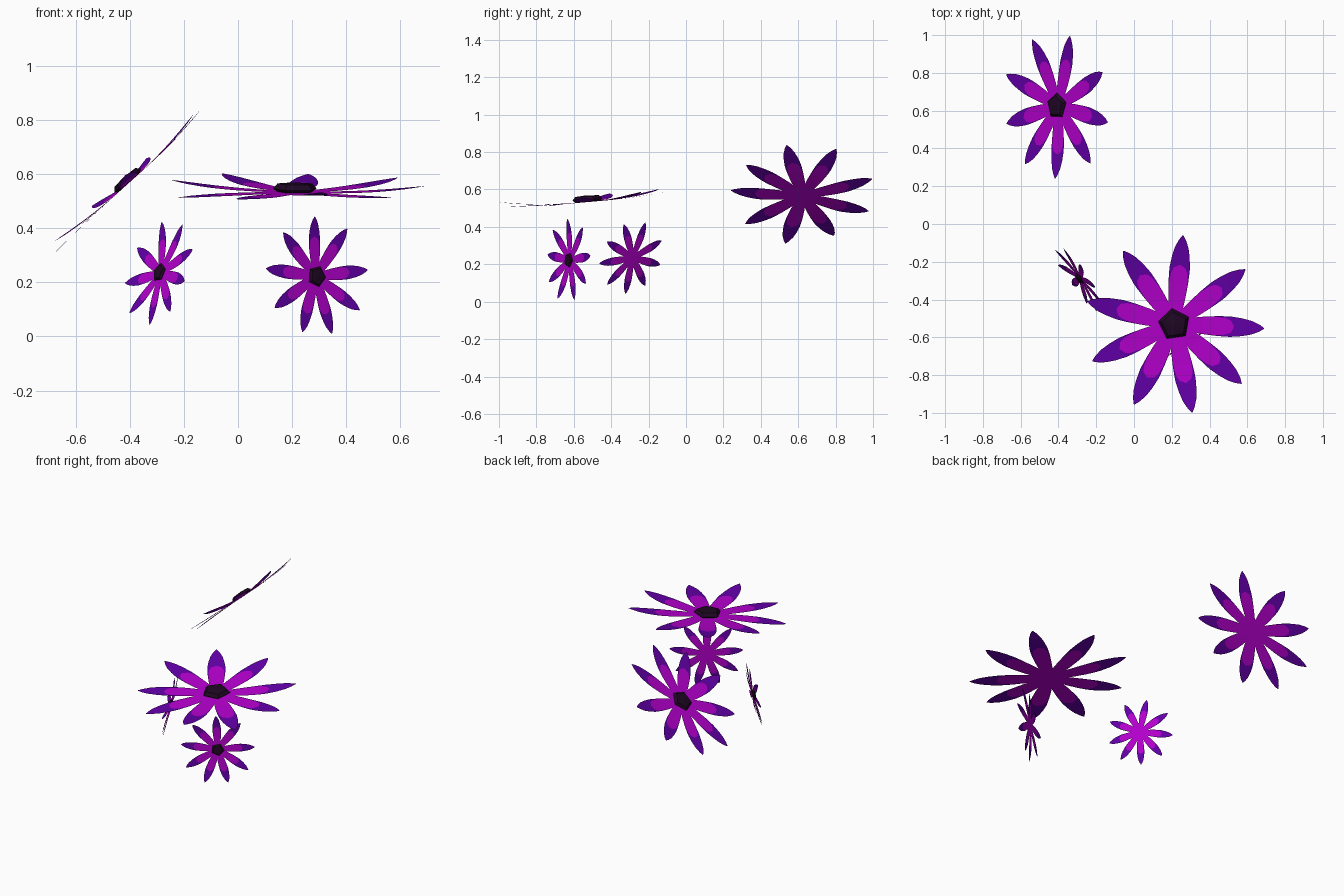
import bpy, bmesh, math
from mathutils import Vector, Matrix

if "Cube" in bpy.data.objects:
    bpy.data.objects.remove(bpy.data.objects["Cube"])


def material(name, rgb):
    m = bpy.data.materials.new(name)
    m.diffuse_color = (*rgb, 1.0)
    m.use_nodes = True
    m.node_tree.nodes["Principled BSDF"].inputs["Base Color"].default_value = m.diffuse_color
    return m


MAGENTA = material("petal magenta", (0.47, 0.0, 0.63))
VIOLET = material("petal tip violet", (0.125, 0.0, 0.40))
DARK = material("dark centre", (0.014, 0.002, 0.017))

# petal rows: distance from centre, half width, half width of magenta area
ROWS = [(0.0, .020, .020), (.08, .037, .037), (.15, .046, .046), (.22, .052, .048),
        (.27, .054, .044), (.30, .054, .032), (.318, .052, 0), (.36, .047, 0),
        (.41, .036, 0), (.45, .019, 0), (.476, .002, 0)]
REACH = ROWS[-1][0]
# direction of each of the nine petals (degrees) and its tip lift
PETALS = [(0, .03), (-46.5, .035), (-87, .03), (-126, .008), (-163, .038),
          (-201, .005), (-240, -.01), (-279.5, .03), (-319.8, .035)]


def add_petal(bm, angle, lift):
    rot = Matrix.Rotation(math.radians(angle), 3, 'Z')
    lines = []
    for r, w, v in ROWS:
        z = lift * (r / REACH) ** 2.5
        v = min(v, w * 0.999)
        lines.append([bm.verts.new(rot @ Vector((r, s, z))) for s in (-w, -v, v, w)])
    for i in range(len(lines) - 1):
        a, b = lines[i], lines[i + 1]
        inner = ROWS[i][2] > 0
        if not inner or i < 2:          # full-width strip
            f = bm.faces.new((a[0], b[0], b[3], a[3]))
            f.material_index = 0 if inner else 1
            continue
        for k in range(3):              # magenta middle, violet rim
            f = bm.faces.new((a[k], b[k], b[k + 1], a[k + 1]))
            f.material_index = 0 if k == 1 else 1


def add_centre(bm):
    # five-sided faceted button
    rings = []
    for r, z in ((.07, .001), (.086, .012), (.068, .031)):
        rings.append([bm.verts.new((r * math.cos(t), r * math.sin(t), z))
                      for t in (math.radians(14 + 72 * k) for k in range(5))])
    top = bm.verts.new((0, 0, .036))
    faces = []
    for lo, hi in zip(rings, rings[1:]):
        for k in range(5):
            j = (k + 1) % 5
            faces.append(bm.faces.new((lo[k], lo[j], hi[j], hi[k])))
    for k in range(5):
        faces.append(bm.faces.new((rings[-1][k], rings[-1][(k + 1) % 5], top)))
    for f in faces:
        f.material_index = 2


def flower_mesh():
    bm = bmesh.new()
    for angle, lift in PETALS:
        add_petal(bm, angle, lift)
    add_centre(bm)
    me = bpy.data.meshes.new("flower")
    bm.to_mesh(me)
    bm.free()
    for m in (MAGENTA, VIOLET, DARK):
        me.materials.append(m)
    return me


MESH = flower_mesh()


def place(name, centre, normal, first_petal, radius):
    # orient by facing direction and by where the first petal points
    z = Vector(normal).normalized()
    x = Vector(first_petal)
    x = (x - z * x.dot(z)).normalized()
    y = z.cross(x)
    rot = Matrix((x, y, z)).transposed().to_4x4()
    ob = bpy.data.objects.new(name, MESH)
    bpy.context.collection.objects.link(ob)
    ob.matrix_world = Matrix.Translation(centre) @ rot @ Matrix.Scale(radius / REACH, 4)


place("large_flower", (.213, -.53, .533), (.012, -.08, 1), (.045, .47, 0), .476)
c, s = math.cos(math.radians(42)), math.sin(math.radians(42))
p = math.radians(74)
place("tilted_flower", (-.402, .625, .568), (-s, 0, c),
      (math.cos(p) * c, math.sin(p), math.cos(p) * s), .385)
place("small_left_flower", (-.286, -.286, .235), (-.79, -.53, .29), (-.08, .16, .09), .2)
place("small_right_flower", (.288, -.622, .222), (.56, -.83, .04), (.108, .08, .175), .221)
